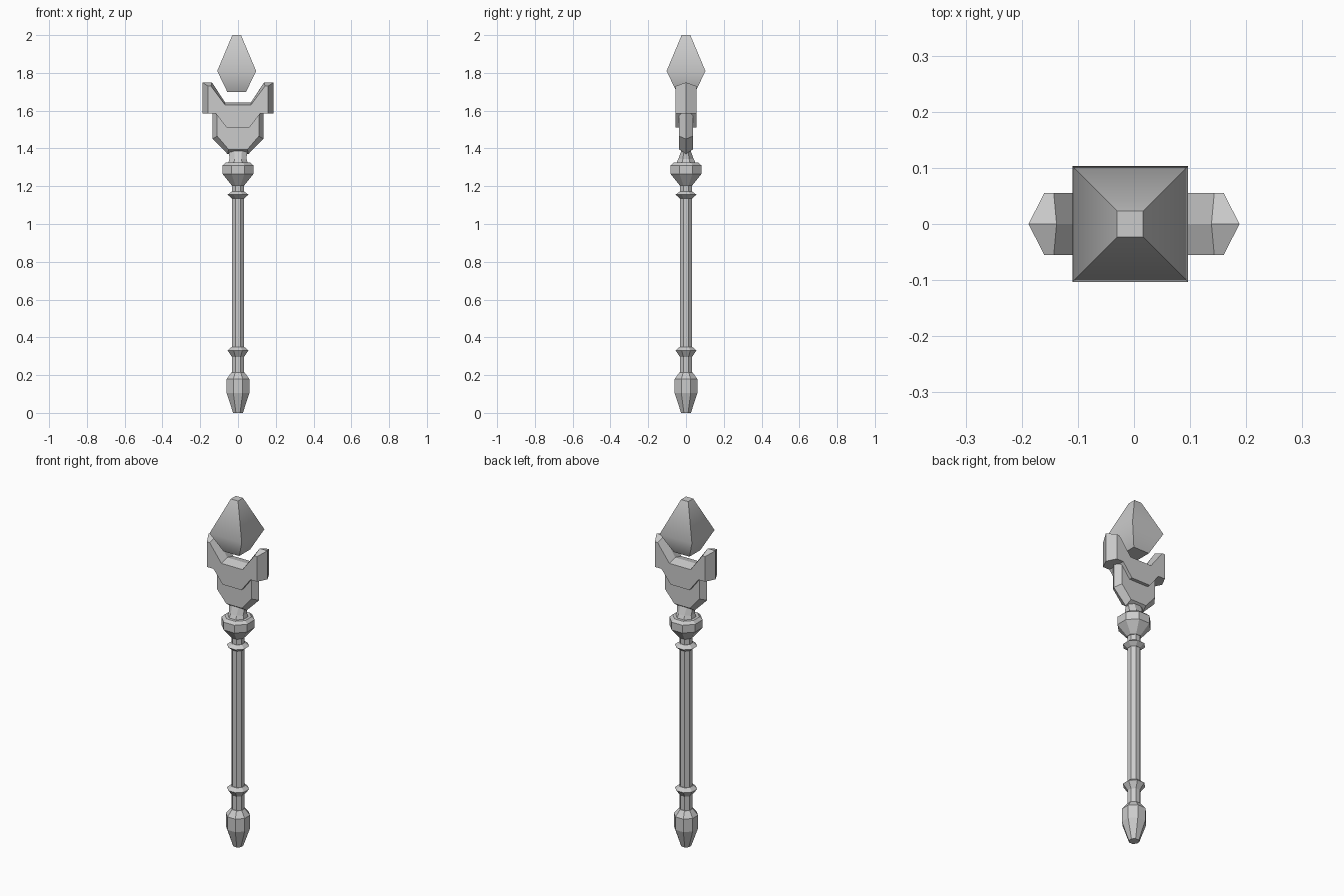
import bpy, bmesh, math

if "Cube" in bpy.data.objects:
    bpy.data.objects.remove(bpy.data.objects["Cube"], do_unlink=True)

grey = bpy.data.materials.new("plain grey")
grey.use_nodes = True
colour = (0.6, 0.6, 0.6, 1)
grey.diffuse_color = colour
grey.node_tree.nodes["Principled BSDF"].inputs["Base Color"].default_value = colour


def loft(name, rings):
    """Skin a stack of equal-length point rings and cap both ends."""
    bm = bmesh.new()
    loops = [[bm.verts.new(p) for p in ring] for ring in rings]
    n = len(loops[0])
    for a, b in zip(loops, loops[1:]):
        for i in range(n):
            j = (i + 1) % n
            bm.faces.new((a[i], a[j], b[j], b[i]))
    bm.faces.new(loops[0][::-1])
    bm.faces.new(loops[-1])
    bmesh.ops.recalc_face_normals(bm, faces=bm.faces[:])
    mesh = bpy.data.meshes.new(name)
    bm.to_mesh(mesh)
    bm.free()
    mesh.materials.append(grey)
    obj = bpy.data.objects.new(name, mesh)
    bpy.context.collection.objects.link(obj)
    return obj


def ring(z, w, sides=8, squash=1, cx=0):
    """Regular polygon with flats facing the axes; w is half the flat width."""
    r = w / math.cos(math.pi / sides)
    angles = [math.tau * (i + 0.5) / sides for i in range(sides)]
    return [(cx + r * math.cos(a), squash * r * math.sin(a), z) for a in angles]


def turned(name, profile):
    return loft(name, [ring(z, w) for z, w in profile])


def ridged_plate(name, face, ridge, depth):
    """Symmetric plate whose rim swells to a ridge along its middle plane."""
    def outline(half, y):
        return [(x, y, z) for x, z in half] + [(-x, y, z) for x, z in half[::-1]]
    return loft(name, [outline(face, -depth), outline(ridge, 0), outline(face, depth)])


# Handle
turned("pommel", [(0, .026), (.105, .06), (.18, .06), (.215, .034)])
turned("shaft", [(.2, .031), (1.22, .031)])
turned("lower_bead", [(.295, .031), (.33, .055), (.348, .035)])
turned("upper_bead", [(1.135, .032), (1.155, .055), (1.172, .033)])
turned("collar", [(1.205, .034), (1.265, .082), (1.31, .082), (1.325, .066)])

# Neck flattens toward the head
loft("neck", [ring(1.32, .052), ring(1.345, .045, squash=.9),
              ring(1.4, .05, squash=.4)])

# Head: lower bracket and pronged cradle
ridged_plate("head_bracket",
             [(.05, 1.395), (.11, 1.465), (.11, 1.59)],
             [(.055, 1.37), (.135, 1.45), (.135, 1.59)], .036)
ridged_plate("pronged_cradle",
             [(.068, 1.63), (.143, 1.73), (.16, 1.73),
              (.16, 1.585), (.118, 1.585), (.06, 1.51)],
             [(.068, 1.643), (.138, 1.75), (.188, 1.75),
              (.188, 1.585), (.118, 1.585), (.06, 1.51)], .055)

# Floating crystal, slightly off centre
crystal = loft("crystal", [ring(z, w, 4, cx=-.007) for z, w in
                           [(1.7, .05), (1.81, .103), (2, .023)]])
bpy.context.view_layer.objects.active = crystal
crystal.select_set(True)
bpy.ops.object.shade_smooth_by_angle(angle=math.radians(55))
